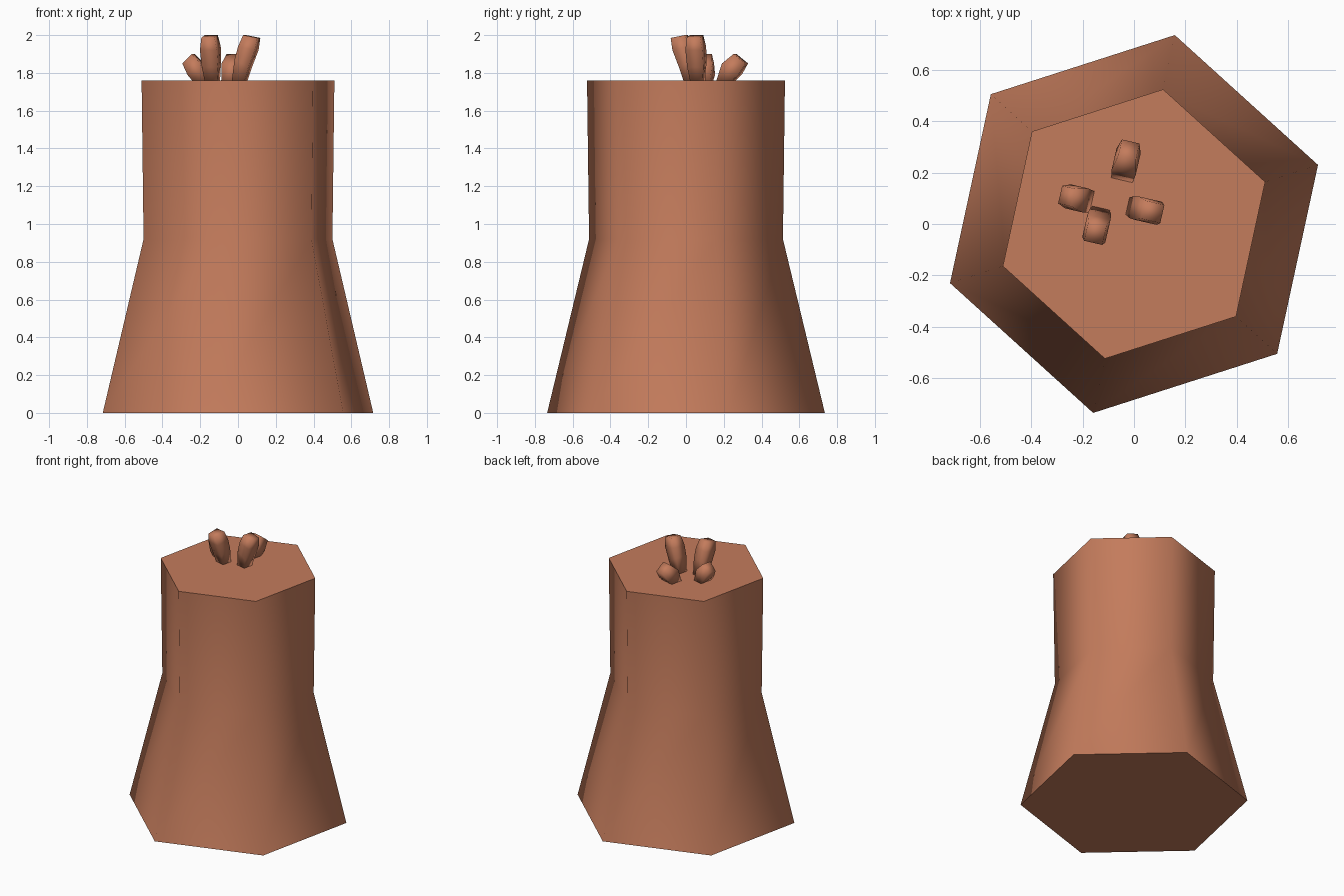
import bpy, math
from mathutils import Vector

if "Cube" in bpy.data.objects:
    bpy.data.objects.remove(bpy.data.objects["Cube"])

clay = bpy.data.materials.new("terracotta")
clay.diffuse_color = (0.55, 0.20, 0.107, 1)
clay.use_nodes = True
clay.node_tree.nodes["Principled BSDF"].inputs["Base Color"].default_value = clay.diffuse_color


def loft(name, rings, flat_caps):
    """Skin a stack of rings (lists of points) and cap both ends."""
    n = len(rings[0])
    verts = [p for ring in rings for p in ring]
    faces = [(k * n + i, k * n + (i + 1) % n, (k + 1) * n + (i + 1) % n, (k + 1) * n + i)
             for k in range(len(rings) - 1) for i in range(n)]
    sides = len(faces)
    faces.append(tuple(reversed(range(n))))
    faces.append(tuple(range(len(verts) - n, len(verts))))
    mesh = bpy.data.meshes.new(name)
    mesh.from_pydata(verts, [], faces)
    mesh.materials.append(clay)
    for p in mesh.polygons:
        p.use_smooth = p.index < sides or not flat_caps
    obj = bpy.data.objects.new(name, mesh)
    bpy.context.collection.objects.link(obj)
    return obj


# Six-sided trunk: flared base, nearly straight upper half
TURN = math.radians(17.8)
loft("trunk", [[(r * math.cos(TURN + i * math.pi / 3), r * math.sin(TURN + i * math.pi / 3), z)
                for i in range(6)]
               for r, z in ((0.752, 0), (0.525, 0.92), (0.536, 1.76))], True)

# Stub profiles: inner r, inner z, outer r, outer z, half width
TALL = [(-0.068, 1.75, 0.0, 1.75, 0.033), (-0.05, 1.87, 0.025, 1.83, 0.044),
        (-0.03, 1.94, 0.06, 1.92, 0.046), (-0.005, 2.0, 0.072, 1.985, 0.036)]
SHORT = [(-0.08, 1.75, 0.0, 1.75, 0.042), (-0.045, 1.85, 0.04, 1.79, 0.048),
         (0.015, 1.90, 0.078, 1.85, 0.035)]


def stub(name, profile, x, y, angle, scale=1.0):
    """Small bent stub leaning outward along the given angle."""
    a = math.radians(angle)
    d = Vector((math.cos(a), math.sin(a), 0))
    s = Vector((-d.y, d.x, 0))
    c = Vector((x, y, 0))
    rings = []
    for r0, z0, r1, z1, w in profile:
        rings.append([c + d * r * scale + s * k + Vector((0, 0, z))
                      for r, z, k in ((r0, z0, -w), (r1, z1, -w), (r1, z1, w), (r0, z0, w))])
    loft(name, rings, False)


# Four stubs on the top, each leaning away from the others
stub("front_stub", TALL, -0.143, -0.003, 257)
stub("right_stub", TALL, 0.04, 0.055, -13)
stub("left_stub", SHORT, -0.225, 0.10, 167, 0.82)
stub("back_stub", SHORT, -0.03, 0.245, 77)
